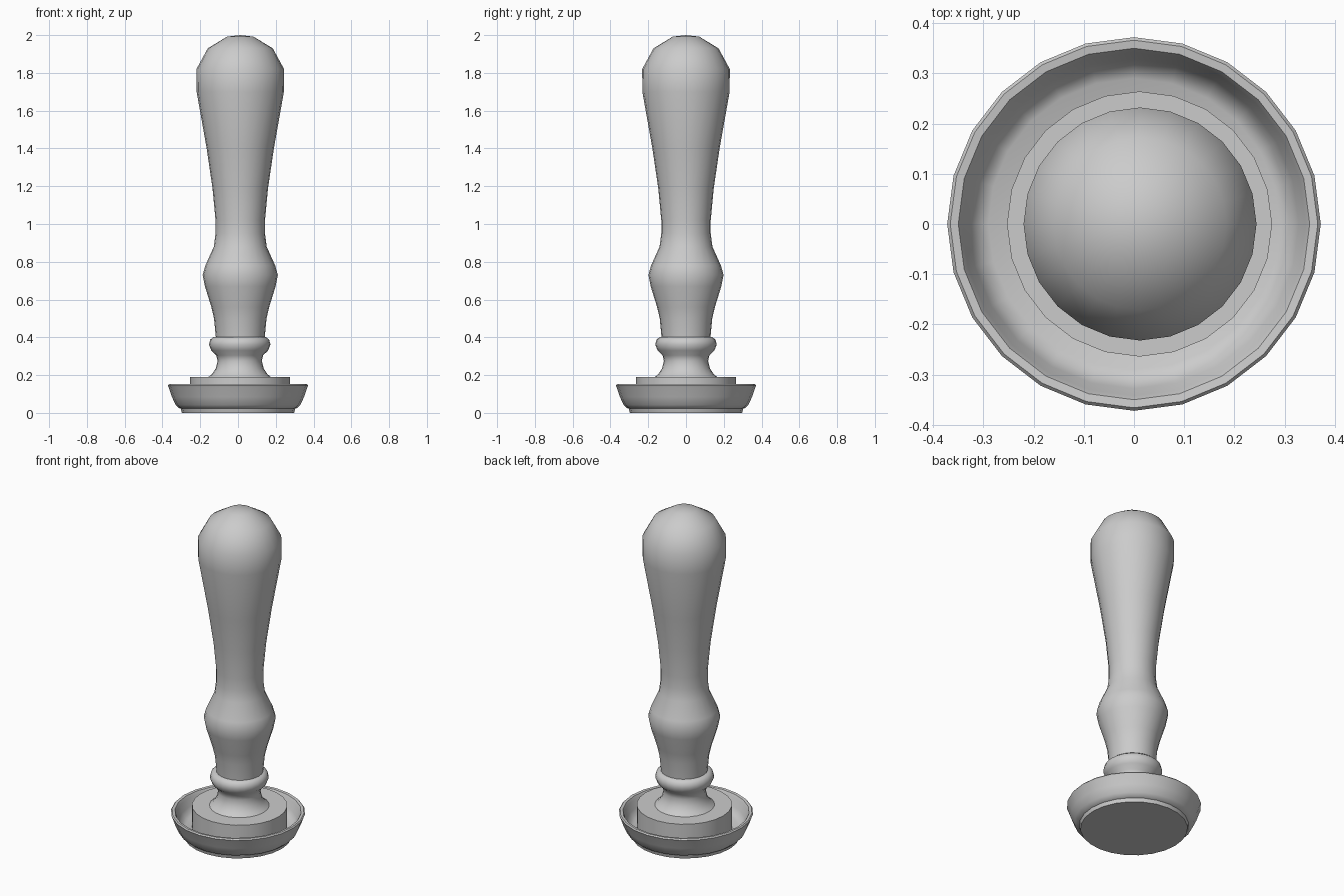
import bpy, bmesh, math

if "Cube" in bpy.data.objects:
    bpy.data.objects.remove(bpy.data.objects["Cube"])

SIDES = 24

grey = bpy.data.materials.new("plain grey")
grey.diffuse_color = (0.6, 0.6, 0.6, 1.0)
grey.use_nodes = True
grey.node_tree.nodes["Principled BSDF"].inputs["Base Color"].default_value = grey.diffuse_color


def lathe(name, profile, x=0.0, angle=40):
    """Spin an (r, z) profile around a vertical axis; r = 0 closes to a pole."""
    bm = bmesh.new()
    rings = []
    for r, z in profile:
        if r == 0:
            rings.append([bm.verts.new((x, 0, z))] * SIDES)
        else:
            rings.append([bm.verts.new((x + r * math.cos(math.tau * i / SIDES),
                                        r * math.sin(math.tau * i / SIDES), z))
                          for i in range(SIDES)])
    for a, b in zip(rings, rings[1:]):
        for i in range(SIDES):
            j = (i + 1) % SIDES
            quad = list(dict.fromkeys((a[i], a[j], b[j], b[i])))
            bm.faces.new(quad)
    bmesh.ops.recalc_face_normals(bm, faces=bm.faces)
    mesh = bpy.data.meshes.new(name)
    bm.to_mesh(mesh)
    bm.free()
    mesh.materials.append(grey)
    obj = bpy.data.objects.new(name, mesh)
    bpy.context.collection.objects.link(obj)
    bpy.ops.object.select_all(action='DESELECT')
    obj.select_set(True)
    bpy.context.view_layer.objects.active = obj
    bpy.ops.object.shade_smooth_by_angle(angle=math.radians(angle))
    return obj


# Shallow dish with a foot ring and a thin rim
lathe("dish", [(0, 0), (0.297, 0), (0.303, 0.022), (0.313, 0.026), (0.33, 0.042),
               (0.35, 0.085), (0.367, 0.135), (0.372, 0.145), (0.366, 0.152),
               (0.35, 0.15), (0.342, 0.135), (0.328, 0.09), (0.312, 0.065),
               (0.29, 0.052), (0, 0.052)], angle=50)

# Disc and turned neck, slightly off the dish centre
lathe("base_disc", [(0, 0.04), (0.264, 0.04), (0.264, 0.19), (0, 0.19)], x=0.011)
lathe("neck", [(0, 0.185), (0.168, 0.188), (0.147, 0.205), (0.127, 0.235),
               (0.117, 0.275), (0.124, 0.305), (0.15, 0.33), (0.163, 0.362),
               (0.156, 0.388), (0.138, 0.402), (0, 0.402)], x=0.009, angle=50)

# Turned handle with a bulge and a rounded end
lathe("handle", [(0, 0.395), (0.129, 0.395), (0.139, 0.50), (0.153, 0.56),
                 (0.187, 0.67), (0.199, 0.73), (0.185, 0.78), (0.14, 0.88),
                 (0.131, 0.95), (0.131, 1.02), (0.147, 1.19), (0.178, 1.40),
                 (0.231, 1.70), (0.232, 1.82), (0.172, 1.93), (0.07, 1.992),
                 (0, 2.0)], x=0.012, angle=50)
